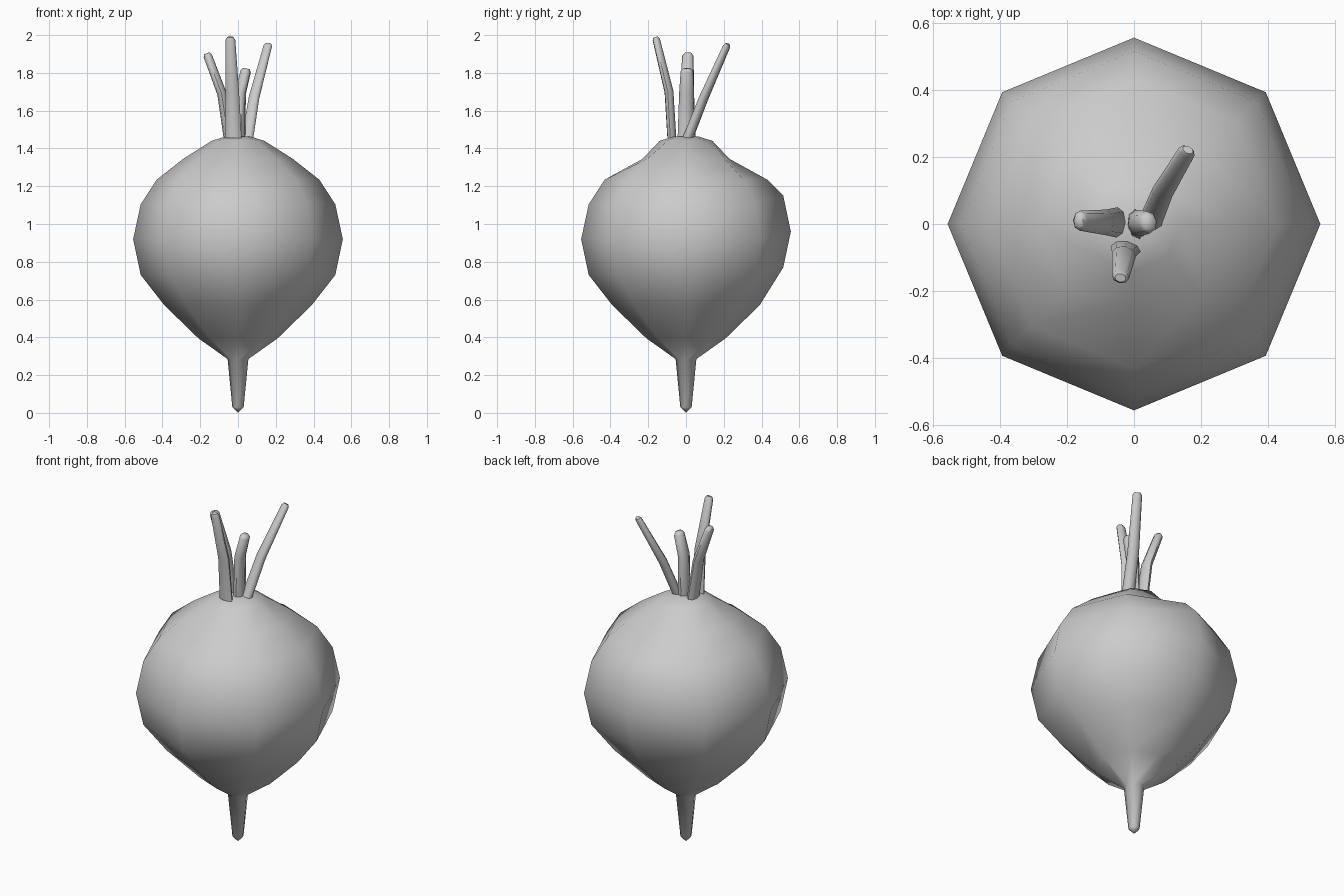
import bpy, math
from mathutils import Vector

if "Cube" in bpy.data.objects:
    bpy.data.objects.remove(bpy.data.objects["Cube"])


def make_object(name, rings, tip_low=None, tip_high=None):
    """Skin a stack of equal-sized rings, closing the ends with tips or n-gons."""
    n = len(rings[0])
    verts = [p for ring in rings for p in ring]
    faces = []
    for r in range(len(rings) - 1):
        for i in range(n):
            j = (i + 1) % n
            faces.append((r * n + i, r * n + j, (r + 1) * n + j, (r + 1) * n + i))
    last = (len(rings) - 1) * n
    for tip, start, flip in ((tip_low, 0, True), (tip_high, last, False)):
        if tip is None:
            loop = list(range(start, start + n))
            faces.append(loop[::-1] if flip else loop)
        else:
            verts.append(tip)
            t = len(verts) - 1
            for i in range(n):
                a, b = start + i, start + (i + 1) % n
                faces.append((b, a, t) if flip else (a, b, t))
    mesh = bpy.data.meshes.new(name)
    mesh.from_pydata([tuple(v) for v in verts], [], faces)
    mesh.update()
    ob = bpy.data.objects.new(name, mesh)
    bpy.context.collection.objects.link(ob)
    bpy.context.view_layer.objects.active = ob
    ob.select_set(True)
    bpy.ops.object.shade_smooth_by_angle(angle=math.radians(60))
    ob.select_set(False)
    return ob


# Bulb and tap root: 8-sided profile (radius, z, lift of the back column, pinch at front/back)
profile = [
    (0.03, 0.03, 0, 0), (0.055, 0.285, 0, 0), (0.21, 0.395, 0, 0),
    (0.39, 0.57, 0, 0), (0.515, 0.73, 0.04, 0), (0.555, 0.92, 0.04, 0),
    (0.515, 1.105, 0.045, 0), (0.43, 1.235, 0, 0), (0.29, 1.345, 0, 0.06),
    (0.14, 1.44, 0, 0), (0.07, 1.462, 0, 0),
]
rings = []
for radius, z, lift, pinch in profile:
    ring = []
    for i in range(8):
        a = i * math.pi / 4
        r = radius - (pinch if i in (2, 6) else 0)
        ring.append((r * math.cos(a), r * math.sin(a), z + (lift if i == 2 else 0)))
    rings.append(ring)
make_object("bulb", rings, (0, 0, 0.01 - 0.01), (0, 0, 1.468))


# Leaf stalks: flattened tubes, wide across the lean and thin along it
def stalk(name, path, wide, thin, sides=8):
    pts = [Vector(p) for p in path]
    lean = pts[-1] - pts[0]
    across = Vector((-lean.y, lean.x, 0)).normalized()
    # extra shrunken ring rounds off the cut end
    end_dir = (pts[-1] - pts[-2]).normalized()
    pts.append(pts[-1] + end_dir * 0.015)
    wide, thin = wide + [wide[-1] * 0.65], thin + [thin[-1] * 0.65]
    rings = []
    for k, p in enumerate(pts):
        t = (pts[min(k + 1, len(pts) - 1)] - pts[max(k - 1, 0)]).normalized()
        if k == 0:
            t = Vector((0, 0, 1))
        side = t.cross(across).normalized()
        rings.append([p + across * (wide[k] * math.cos(a)) + side * (thin[k] * math.sin(a))
                      for a in (2 * math.pi * i / sides for i in range(sides))])
    make_object(name, rings)


stalk("front_stalk",
      [(-0.025, -0.075, 1.455), (-0.03, -0.09, 1.7), (-0.04, -0.157, 1.975)],
      [0.045, 0.036, 0.026], [0.024, 0.024, 0.02])
stalk("back_right_stalk",
      [(0.05, 0.01, 1.455), (0.085, 0.095, 1.67), (0.157, 0.215, 1.94)],
      [0.035, 0.032, 0.026], [0.028, 0.024, 0.018])
stalk("left_stalk",
      [(-0.05, 0.005, 1.455), (-0.085, 0.005, 1.69), (-0.16, 0.01, 1.89)],
      [0.045, 0.038, 0.03], [0.026, 0.025, 0.023])
stalk("short_stalk",
      [(0.01, 0.0, 1.455), (0.012, 0.003, 1.69), (0.041, 0.005, 1.808)],
      [0.045, 0.04, 0.034], [0.03, 0.03, 0.028])
